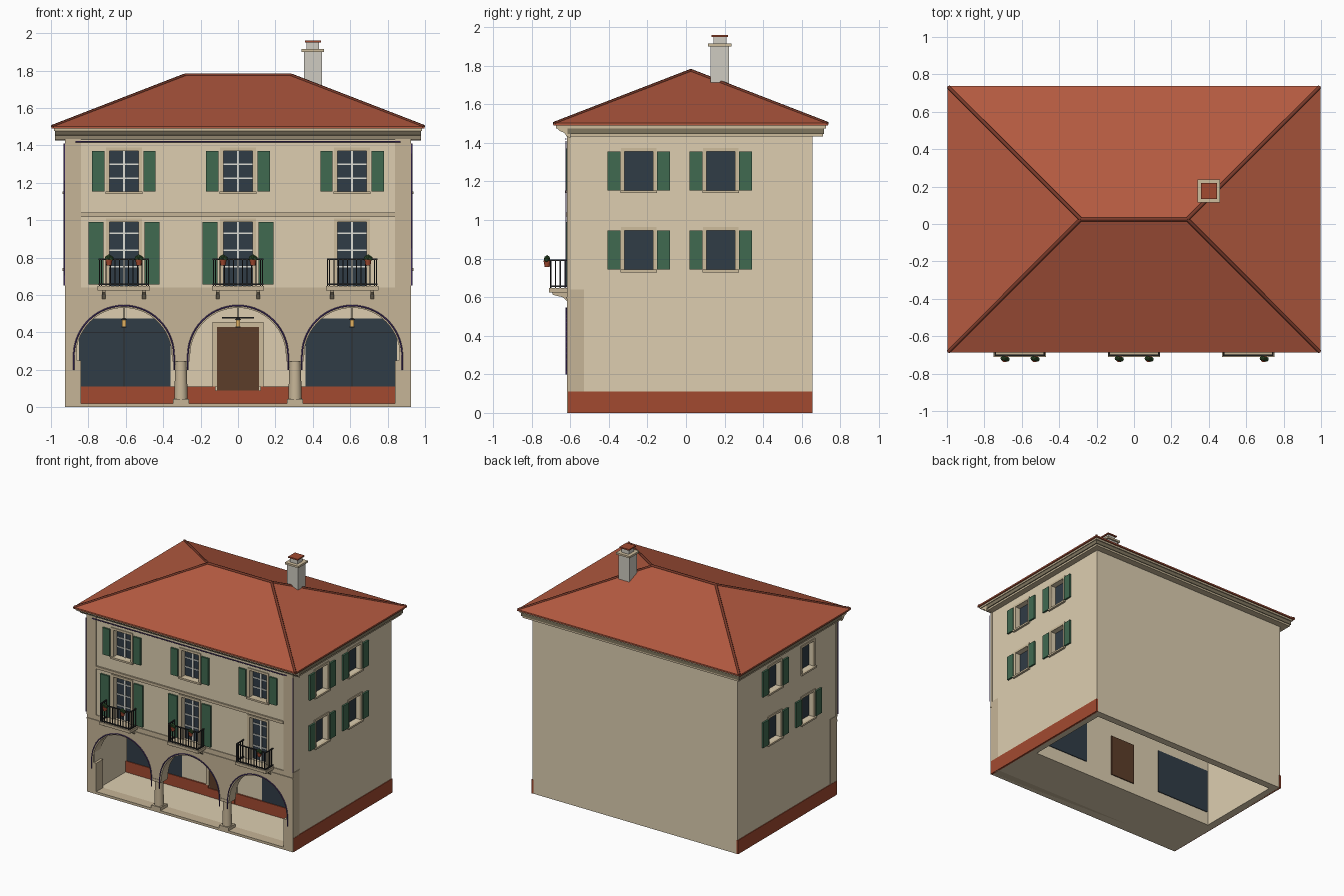
import bpy, bmesh, math
from mathutils import Matrix

if "Cube" in bpy.data.objects:
    bpy.data.objects.remove(bpy.data.objects["Cube"])

def mat(name, hexcol):
    m = bpy.data.materials.new(name)
    c = [int(hexcol[i:i + 2], 16) / 255 for i in (0, 2, 4)]
    m.diffuse_color = [((v + .055) / 1.055) ** 2.4 if v > .04 else v / 12.92 for v in c] + [1]
    m.use_nodes = True
    m.node_tree.nodes["Principled BSDF"].inputs["Base Color"].default_value = m.diffuse_color
    return m

WALL, STONE = mat("plaster", "DDCEB0"), mat("stone", "C6B597")
TRIM, RED = mat("trim", "CDBC9C"), mat("red_plinth", "A24A30")
TILE, CAPS = mat("roof_tile", "B45A40"), mat("ridge_tile", "7A3A2A")
GREEN, GLASS = mat("shutter_green", "406A50"), mat("glass", "303C46")
WOOD, IRON = mat("door_wood", "5C3D29"), mat("iron", "2A2A2A")
PALE, PURPLE = mat("pale_frame", "DDDDD5"), mat("purple_string", "50387A")
LEAF, LAMP = mat("leaf", "35552F"), mat("lamp", "E0B060")
CHIM, DARK = mat("chimney_plaster", "CFCBC1"), mat("cornice_shadow", "80765F")

parts = {}

def part(name, material):
    if name not in parts:
        parts[name] = (bmesh.new(), material)
    return parts[name][0]

def box(name, material, x0, x1, y0, y1, z0, z1):
    bm = part(name, material)
    s = Matrix.Diagonal((abs(x1 - x0), abs(y1 - y0), abs(z1 - z0), 1))
    t = Matrix.Translation(((x0 + x1) / 2, (y0 + y1) / 2, (z0 + z1) / 2))
    bmesh.ops.create_cube(bm, size=1, matrix=t @ s)

def cone(name, material, x, y, z0, z1, r0, r1, n=16):
    bmesh.ops.create_cone(part(name, material), cap_ends=True, segments=n, radius1=r0, radius2=r1,
                          depth=z1 - z0, matrix=Matrix.Translation((x, y, (z0 + z1) / 2)))

def prism(name, material, pts, axis, a, b):
    # extrude a 2D outline along x (pts are y,z) or y (pts are x,z)
    bm = part(name, material)
    put = (lambda p, t: (t, p[0], p[1])) if axis == "x" else (lambda p, t: (p[0], t, p[1]))
    f = bm.faces.new([bm.verts.new(put(p, a)) for p in pts])
    r = bmesh.ops.extrude_face_region(bm, geom=[f])["geom"]
    for v in r:
        if isinstance(v, bmesh.types.BMVert):
            v.co["xyz".index(axis)] = b
    bmesh.ops.recalc_face_normals(bm, faces=bm.faces)

def facebox(side, name, material, u0, u1, d0, d1, z0, z1):
    # box placed relative to a facade: u along it, d outward
    if side == "front":
        box(name, material, u0, u1, -.61 - d1, -.61 - d0, z0, z1)
    else:
        s = 1 if side == "right" else -1
        box(name, material, s * (.92 + d0), s * (.92 + d1), u0, u1, z0, z1)

def window(side, u, z0, z1, w, sh0, sh1, shutters=True, bars=(), sill=True, shz=None):
    fb = lambda n, m, *a: facebox(side, f"{side}_{n}", m, u + a[0], u + a[1], *a[2:])
    facebox(side, "cut_windows", None, u - w, u + w, -.05, .1, z0, z1)
    fb("window_glass", GLASS, -w, w, -.054, -.04, z0, z1)
    for s in (-1, 1):
        fb("window_surround", TRIM, s * w, s * (w + .02), -.01, .006, z0, z1 + .018)
        if shutters:
            fb("shutter", GREEN, s * sh0, s * sh1, 0, .014, shz or z0, z1)
    fb("window_surround", TRIM, -w, w, -.01, .006, z1, z1 + .018)
    if sill:
        fb("window_sill", TRIM, -w - .022, w + .022, -.04, .018, z0 - .014, z0)
    if bars:
        fb("window_bars", PALE, -.006, .006, -.042, -.032, z0, z1)
        for z in bars:
            fb("window_bars", PALE, -w, w, -.042, -.034, z - .004, z + .004)

def tube(name, material, pts, r):
    cu = bpy.data.curves.new(name, "CURVE")
    cu.dimensions, cu.bevel_depth, cu.bevel_resolution, cu.use_fill_caps = "3D", r, 1, True
    sp = cu.splines.new("POLY")
    sp.points.add(len(pts) - 1)
    for p, q in zip(sp.points, pts):
        p.co = (*q, 1)
    cu.materials.append(material)
    bpy.context.collection.objects.link(bpy.data.objects.new(name, cu))

def arch(cx, r, low, n=28):
    c = [(cx + r * math.cos(math.pi * i / n), .275 + r * math.sin(math.pi * i / n)) for i in range(n + 1)]
    return [(cx + r, low)] + c + [(cx - r, low)]

BAYS = (-.61, 0, .61)

# Main shell, hollow room behind, porch recess in front
box("house_walls", WALL, -.92, .92, -.61, .655, 0, 1.45)
box("cut_room", None, -.86, .86, -.14, .595, -.1, 1.38)
box("cut_porch", None, -.86, .86, -.7, -.20, .02, .56)

# Stone arcade with three arches
box("arcade", STONE, -.924, .924, -.616, -.53, 0, .64)
box("cut_arcade_base", None, -.84, .84, -.7, -.45, .02, .266)
for i, x in enumerate(BAYS):
    prism("cut_arches", None, arch(x, .256, .25), "y", -.7, -.45)
    tube(f"arch_string_{i}", PURPLE, [(px, -.621, pz) for px, pz in arch(x, .268, .2)], .004)
box("string_course", STONE, -.925, .925, -.622, -.6, .592, .602)
for x in (-.305, .305):
    box("column_base", STONE, x - .043, x + .043, -.617, -.531, .02, .045)
    cone("column_shaft", STONE, x, -.574, .045, .245, .036, .03, 20)
    box("column_capital", STONE, x - .045, x + .045, -.619, -.529, .245, .268)

# Facade trim
for s in (-1, 1):
    box("corner_pilaster", STONE, s * .84, s * .924, -.618, -.6, .63, 1.44)
    box("side_plinth", RED, s * .91, s * .926, -.612, .656, 0, .112)
box("upper_string_course", STONE, -.84, .84, -.622, -.6, 1.018, 1.04)

# Porch back wall: plinth, shop windows, door
for s in (-1, 1):
    box("porch_plinth", RED, s * .12, s * .86, -.212, -.19, .02, .11)
    box("shop_window", GLASS, s * .36, s * .85, -.206, -.134, .11, .475)
    box("shop_window_bars", IRON, s * .607, s * .613, -.21, -.2, .11, .475)
    box("shop_window_bars", IRON, s * .36, s * .85, -.21, -.2, .396, .402)
    box("door_surround", TRIM, s * .112, s * .135, -.214, -.19, .11, .455)
box("door_surround", TRIM, -.112, .112, -.214, -.19, .43, .455)
box("door_step", RED, -.12, .12, -.213, -.19, .02, .088)
box("door", WOOD, -.112, .112, -.206, -.132, .088, .43)
box("door_canopy", IRON, -.085, .085, -.25, -.195, .473, .481)

# Hanging lanterns
for x in BAYS:
    box("lantern_rod", IRON, x - .003, x + .003, -.403, -.397, .47, .565)
    cone("lantern_cap", IRON, x, -.4, .465, .478, .018, .005, 8)
    box("lantern_body", LAMP, x - .011, x + .011, -.411, -.389, .43, .466)
    box("lantern_foot", IRON, x - .013, x + .013, -.413, -.387, .425, .431)

# Front windows and balconies
for x, pots in zip(BAYS, ((-.08, .08), (-.08, .08), (.085,))):
    window("front", x, 1.153, 1.37, .077, .105, .17, bars=(1.3, 1.225))
    window("front", x, .642, .99, .077, .11, .19, shutters=x < .5, bars=(.93, .84, .75), sill=False, shz=.655)
    box("balcony_slab", STONE, x - .14, x + .14, -.71, -.6, .625, .648)
    for s in (-1, 1):
        prism("balcony_bracket", STONE, [(-.61, .625), (-.695, .625), (-.69, .612), (-.64, .6), (-.612, .575)],
              "x", x + s * .108 - .01, x + s * .108 + .01)
        for z in (.657, .792):
            box("balcony_railing", IRON, x + s * .127, x + s * .135, -.705, -.61, z - .004, z + .004)
        for k in range(4):
            y = -.70 + .024 * k
            box("balcony_railing", IRON, x + s * .128, x + s * .134, y - .003, y + .003, .648, .79)
    for z in (.657, .792):
        box("balcony_railing", IRON, x - .135, x + .135, -.706, -.698, z - .004, z + .004)
    for k in range(11):
        u = x - .12 + .024 * k
        box("balcony_railing", IRON, u - .0025, u + .0025, -.7045, -.6995, .648, .79)
    for p in pots:
        cone("flower_pot", RED, x + p, -.72, .757, .79, .013, .019, 12)
        for dx, dy, dz in ((0, 0, .803), (.012, -.003, .795), (-.01, .002, .797)):
            bmesh.ops.create_icosphere(part("pot_plant", LEAF), subdivisions=1, radius=.015,
                                       matrix=Matrix.Translation((x + p + dx, -.72 + dy, dz)))

# Side windows (one on the left lacks shutters)
for side in ("right", "left"):
    for y in (-.245, .18):
        for z in (.743, 1.153):
            window(side, y, z, z + .203, .073, .094, .163, shutters=not (side == "left" and y < 0 and z > 1))

# Strings along the upper facade
tube("top_string", PURPLE, [(-.87, -.624, 1.42), (.87, -.624, 1.42)], .004)
for s in (-1, 1):
    tube("corner_string", PURPLE, [(s * .928, -.622, .65), (s * .928, -.622, 1.41)], .004)

# Cornice
box("cornice_lower", TRIM, -.97, .97, -.615, .71, 1.432, 1.447)
box("cornice_middle", DARK, -.978, .978, -.615, .716, 1.447, 1.476)
box("cornice_upper", TRIM, -.985, .985, -.675, .725, 1.476, 1.492)
prism("front_cornice", TRIM, [(-.6, 1.425), (-.62, 1.435), (-.63, 1.452), (-.655, 1.462), (-.672, 1.478), (-.6, 1.478)],
      "x", -.978, .978)

# Hipped roof
bm = part("roof", TILE)
eave = [(-.998, -.687), (.998, -.687), (.998, .737), (-.998, .737)]
lo = [bm.verts.new((x, y, 1.49)) for x, y in eave]
hi = [bm.verts.new((x, y, 1.502)) for x, y in eave]
a, b = bm.verts.new((-.285, .025, 1.776)), bm.verts.new((.285, .025, 1.776))
bm.faces.new(lo[::-1])
for i in range(4):
    j = (i + 1) % 4
    bm.faces.new((lo[i], lo[j], hi[j], hi[i]))
for f in ((hi[0], hi[1], b, a), (hi[1], hi[2], b), (hi[2], hi[3], a, b), (hi[3], hi[0], a)):
    bm.faces.new(f)
tube("ridge_cap", CAPS, [(-.285, .025, 1.774), (.285, .025, 1.774)], .011)
for x, y in eave:
    tube("hip_cap", CAPS, [(x * .995, y * .995, 1.5), (math.copysign(.285, x), .025, 1.774)], .01)

# Chimney
def stack(name, m, h, z0, z1):
    box(name, m, .4 - h, .4 + h, .176 - h, .176 + h, z0, z1)
stack("chimney", CHIM, .048, 1.62, 1.903)
stack("chimney_collar", TRIM, .061, 1.9, 1.915)
stack("chimney_top", CHIM, .033, 1.915, 1.95)
stack("chimney_cap", RED, .043, 1.95, 1.96)

# Turn the collected parts into objects
objs = {}
for name, (bm, m) in parts.items():
    me = bpy.data.meshes.new(name)
    bm.to_mesh(me)
    bm.free()
    if m:
        me.materials.append(m)
    objs[name] = bpy.data.objects.new(name, me)
    bpy.context.collection.objects.link(objs[name])
    objs[name].hide_render = m is None

# Cut openings, then remove the cutters
cuts = {"house_walls": ("cut_room", "cut_porch", "cut_windows"),
        "arcade": ("cut_arcade_base", "cut_arches", "cut_windows")}
for target, names in cuts.items():
    for n in names:
        md = objs[target].modifiers.new(n, "BOOLEAN")
        md.operation, md.solver, md.object = "DIFFERENCE", "EXACT", objs[n]
    dg = bpy.context.evaluated_depsgraph_get()
    me = bpy.data.meshes.new_from_object(objs[target].evaluated_get(dg))
    objs[target].modifiers.clear()
    objs[target].data = me
for n in [k for k in objs if k.startswith("cut_")]:
    bpy.data.objects.remove(objs[n])

# Smooth the round column shafts
bpy.context.view_layer.objects.active = objs["column_shaft"]
objs["column_shaft"].select_set(True)
bpy.ops.object.shade_smooth_by_angle()
